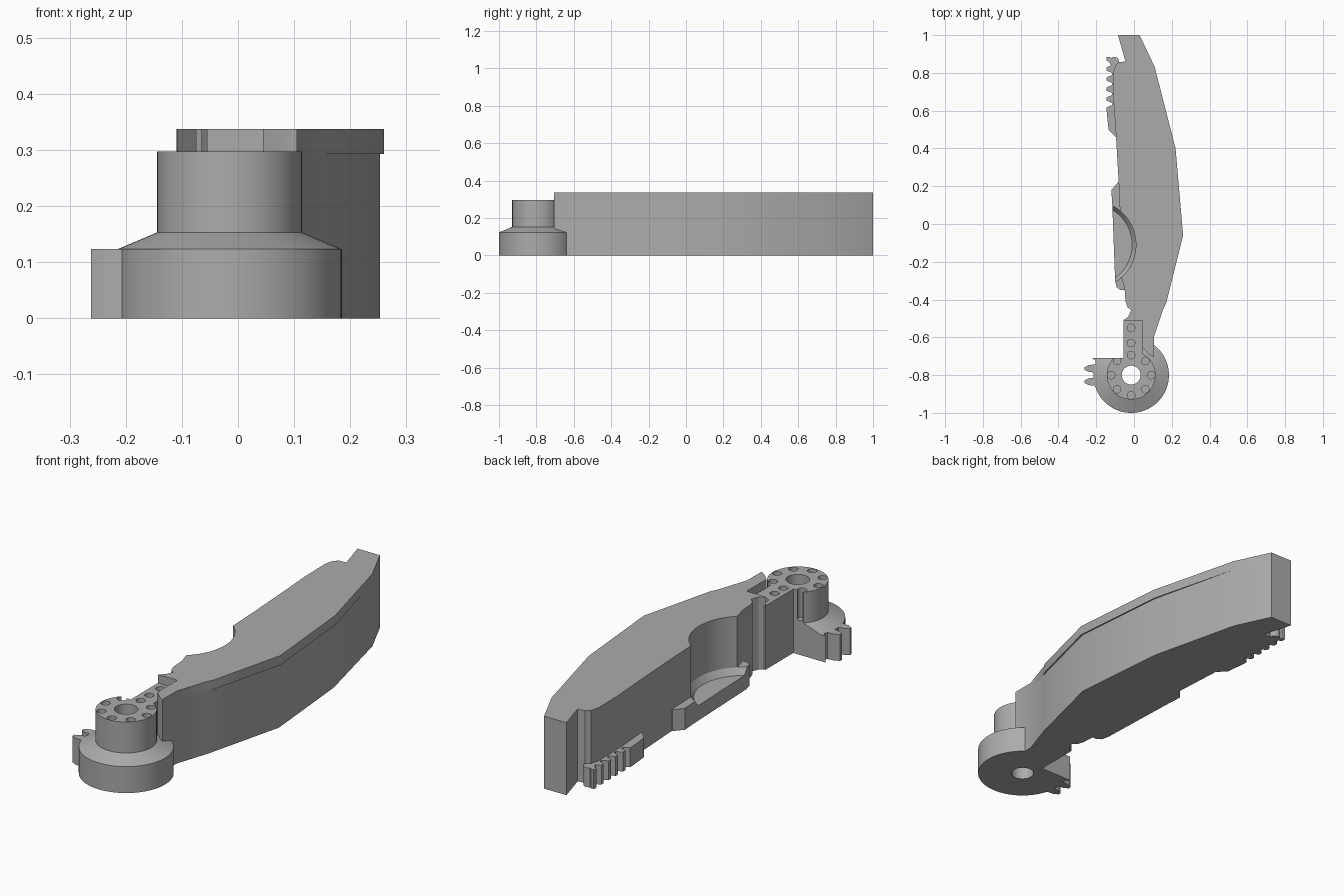
import bpy, bmesh, math

if "Cube" in bpy.data.objects:
    bpy.data.objects.remove(bpy.data.objects["Cube"])

grey = bpy.data.materials.new("plain grey")
grey.use_nodes = True
grey.diffuse_color = (0.41, 0.41, 0.41, 1)
grey.node_tree.nodes["Principled BSDF"].inputs["Base Color"].default_value = grey.diffuse_color


def finish(name, bm):
    bmesh.ops.recalc_face_normals(bm, faces=bm.faces)
    mesh = bpy.data.meshes.new(name)
    bm.to_mesh(mesh)
    bm.free()
    mesh.materials.append(grey)
    ob = bpy.data.objects.new(name, mesh)
    bpy.context.collection.objects.link(ob)
    return ob


def prism(name, outline, z0, z1):
    bm = bmesh.new()
    face = bm.faces.new([bm.verts.new((x, y, z0)) for x, y in outline])
    up = bmesh.ops.extrude_face_region(bm, geom=[face])["geom"]
    bmesh.ops.translate(bm, vec=(0, 0, z1 - z0),
                        verts=[v for v in up if isinstance(v, bmesh.types.BMVert)])
    return finish(name, bm)


def lathe(name, centre, profile, sides=96):
    """Closed solid of revolution; profile lists (radius, z)."""
    bm = bmesh.new()
    rings = []
    for r, z in profile:
        rings.append([bm.verts.new((centre[0] + r * math.cos(k * math.tau / sides),
                                    centre[1] + r * math.sin(k * math.tau / sides), z))
                      for k in range(sides)])
    for a, b in zip(rings, rings[1:]):
        for k in range(sides):
            n = (k + 1) % sides
            bm.faces.new((a[k], a[n], b[n], b[k]))
    bm.faces.new(rings[0])
    bm.faces.new(rings[-1])
    return finish(name, bm)


def box(name, x0, x1, y0, y1, z0, z1):
    return prism(name, [(x0, y0), (x1, y0), (x1, y1), (x0, y1)], z0, z1)


def combine(ob, tool, operation):
    mod = ob.modifiers.new("join", "BOOLEAN")
    mod.operation, mod.solver, mod.object = operation, "EXACT", tool
    bpy.context.view_layer.objects.active = ob
    bpy.ops.object.modifier_apply(modifier=mod.name)
    bpy.data.objects.remove(tool)


def smooth(ob):
    bpy.ops.object.select_all(action="DESELECT")
    ob.select_set(True)
    bpy.context.view_layer.objects.active = ob
    bpy.ops.object.shade_smooth_by_angle(angle=math.radians(20))


HUB = (-0.015, -0.8)
TOP, DECK, LIP = 0.337, 0.297, 0.293

# Curved body: inner wall, then faceted outer wall with a slight lip on top
inner = [(0.045, -0.51), (-0.055, -0.51), (-0.03, -0.49), (-0.015, -0.455), (-0.035, -0.44),
         (-0.045, -0.41), (-0.05, -0.34), (-0.065, -0.29), (-0.075, 0.08), (-0.08, 0.2),
         (-0.095, 0.46), (-0.108, 0.65), (-0.11, 0.8), (-0.1, 0.84), (-0.08, 0.857),
         (-0.045, 0.86), (-0.085, 1.0), (0.03, 1.0), (0.11, 0.83)]
outer = [(0.22, 0.4), (0.26, -0.06), (0.17, -0.42)]
foot = [(0.155, -0.45), (0.105, -0.6), (0.105, -0.705), (0.08, -0.69), (0.045, -0.655)]
lower = prism("body_lower", inner + [(x - 0.007, y) for x, y in outer] + foot, 0, LIP)
upper = prism("body_upper", inner + outer + foot, LIP, TOP)

# Low ledge on the inner side with rounded lower end
ledge = prism("inner_ledge", [(-0.02, 0.22), (-0.085, 0.22), (-0.12, 0.18), (-0.115, 0.1),
                              (-0.1, -0.3), (-0.092, -0.335), (-0.07, -0.35), (-0.045, -0.348),
                              (0.03, -0.3), (0.03, 0.1)], 0, 0.1)

# Round recess with a sloped rim
for part in (lower, upper, ledge):
    cutter = lathe("recess_cutter", (-0.225, -0.11),
                   [(0.215, 0.07), (0.235, 0.1), (0.235, 0.5)])
    combine(part, cutter, "DIFFERENCE")
    smooth(part)

# Toothed strip: notches on both sides of a low bar
strip = prism("toothed_strip", [(-0.08, 0.46), (-0.095, 0.46), (-0.135, 0.5), (-0.145, 0.6),
                                (-0.145, 0.885), (-0.13, 0.885), (-0.11, 0.87), (-0.08, 0.85)],
              0, 0.09)
for i in range(5):
    y = 0.635 + i * 0.053
    notch = prism("notch", [(-0.16, y - 0.024), (-0.117, y - 0.006), (-0.117, y + 0.006),
                            (-0.16, y + 0.024)], -0.1, 0.2)
    combine(strip, notch, "DIFFERENCE")
lathe("strip_end", (-0.105, 0.86), [(0.025, 0), (0.025, 0.09)], 24)

# Stepped hub, arm and gear sector
hub = lathe("pivot_hub", HUB, [(0.2, 0), (0.2, 0.123), (0.129, 0.153), (0.129, DECK)])
combine(hub, box("hub_trim", -0.5, -0.055, -0.71, -0.4, -0.1, 0.5), "DIFFERENCE")
combine(hub, box("arm", -0.055, 0.046, -0.72, -0.505, 0, DECK), "UNION")
gear = [(-0.06, -0.86), (-0.06, -0.71), (-0.22, -0.71), (-0.203, -0.725)]
for y in (-0.765, -0.835):
    gear += [(-0.203, y + 0.022), (-0.24, y + 0.018), (-0.262, y + 0.006),
             (-0.262, y - 0.006), (-0.24, y - 0.018), (-0.203, y - 0.022)]
combine(hub, prism("gear_sector", gear, 0, 0.123), "UNION")

# Centre bore and ring of blind pin holes
combine(hub, lathe("bore", HUB, [(0.05, -0.1), (0.05, 0.5)], 48), "DIFFERENCE")
pins = [(HUB[0] + 0.106 * math.cos(k * math.pi / 4), HUB[1] + 0.106 * math.sin(k * math.pi / 4))
        for k in range(8)]
for pin in pins + [(HUB[0], -0.63), (HUB[0], -0.55)]:
    combine(hub, lathe("pin_hole", pin, [(0.02, 0.16), (0.02, 0.5)], 24), "DIFFERENCE")
smooth(hub)
